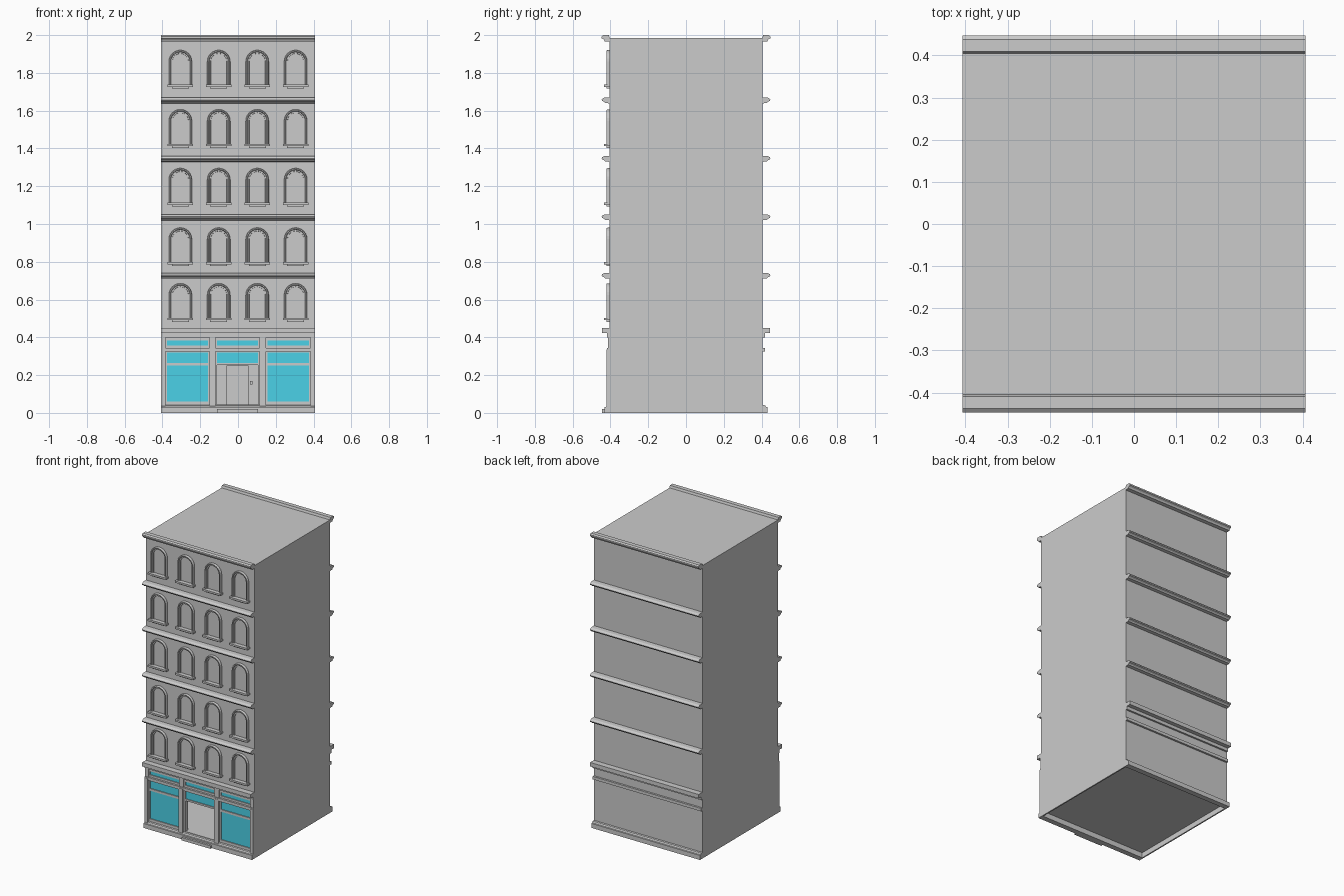
import bpy, bmesh, math

cube = bpy.data.objects.get("Cube")
if cube:
    bpy.data.objects.remove(cube)


def material(name, rgb):
    m = bpy.data.materials.new(name)
    m.use_nodes = True
    m.diffuse_color = (*rgb, 1)
    m.node_tree.nodes["Principled BSDF"].inputs["Base Color"].default_value = (*rgb, 1)
    return m


stone = material("grey stone", (0.6, 0.6, 0.6))
glass = material("turquoise glass", (0.07, 0.64, 0.8))
HALF, WALL = 0.407, 0.406
FLOORS = [0.479, 0.774, 1.089, 1.4, 1.714]
COLUMNS = [-0.305, -0.102, 0.102, 0.305]


def finish(name, bm, mat=stone):
    bmesh.ops.recalc_face_normals(bm, faces=bm.faces)
    mesh = bpy.data.meshes.new(name)
    bm.to_mesh(mesh)
    bm.free()
    ob = bpy.data.objects.new(name, mesh)
    bpy.context.collection.objects.link(ob)
    mesh.materials.append(mat)
    return ob


def boxes(name, items, mat=stone):
    bm = bmesh.new()
    for x0, x1, y0, y1, z0, z1 in items:
        for v in bmesh.ops.create_cube(bm, size=1)["verts"]:
            v.co.x = x1 if v.co.x > 0 else x0
            v.co.y = y1 if v.co.y > 0 else y0
            v.co.z = z1 if v.co.z > 0 else z0
    return finish(name, bm, mat)


def carve(target, name, items):
    """Cut a set of separate boxes out of the target."""
    cutter = boxes(name, items)
    mod = target.modifiers.new(name, "BOOLEAN")
    mod.object, mod.solver = cutter, "EXACT"
    cutter.hide_render = True
    cutter.hide_set(True)


def moulding(name, profile, z):
    """Sweep an outward/up profile along the front and the back."""
    bm = bmesh.new()
    for s in (-1, 1):
        face = bm.faces.new([bm.verts.new((-HALF, s * (WALL + o), z + h)) for o, h in profile])
        for v in bmesh.ops.extrude_face_region(bm, geom=[face])["geom"]:
            if isinstance(v, bmesh.types.BMVert):
                v.co.x = HALF
    return finish(name, bm)


def arch(x, z, half):
    """Outline of a round-headed opening, from lower left to lower right."""
    pts = [(x - half, z + 0.022)]
    for i in range(13):
        a = math.pi * (1 - i / 12)
        pts.append((x + half * math.cos(a), z + 0.146 + half * math.sin(a)))
    return pts + [(x + half, z + 0.022)]


def add_arch_ring(bm, x, z, section):
    """Carry a closed (half width, y) section round the arch."""
    rows = [[bm.verts.new((px, y, pz)) for px, pz in arch(x, z, half)] for half, y in section]
    n = len(rows[0])
    for a, b in zip(rows, rows[1:] + rows[:1]):
        for i in range(n - 1):
            bm.faces.new((a[i], a[i + 1], b[i + 1], b[i]))
    for i in (0, n - 1):
        bm.faces.new([row[i] for row in rows])


# Shopfront glazing: x range of each bay, then the panes in it
BAYS = [(-0.375, -0.158), (-0.11, 0.105), (0.155, 0.375)]
panes = []
for i, (a, b) in enumerate(BAYS):
    panes += [(a, b, 0.358, 0.382), (a, b, 0.265, 0.32)]
    if i != 1:
        panes.append((a, b, 0.06, 0.25))

# Main block, hollow on the ground floor, with an open doorway and recessed underside
body = boxes("building_body", [(-HALF, HALF, -WALL, WALL, 0, 1.985)])
carve(body, "hollow_cutter", [(-0.395, 0.395, -0.38, 0.394, 0.045, 0.4),
                              (-0.398, 0.398, -0.396, 0.396, -0.1, 0.035)])
carve(body, "opening_cutter",
      [(a, b, -0.5, -WALL + 0.01, c, d) for a, b, c, d in panes]
      + [(-0.11, 0.105, -0.5, -0.36, 0.045, 0.253)])
boxes("shop_glass", [(a, b, -WALL + 0.006, -WALL + 0.012, c, d) for a, b, c, d in panes], glass)

# Round-headed window trim with a raised rounded outer band, and sills
bm = bmesh.new()
for z in FLOORS:
    for x in COLUMNS:
        add_arch_ring(bm, x, z, [(0.061, -WALL + 0.002), (0.061, -WALL - 0.009),
                                 (0.058, -WALL - 0.015), (0.053, -WALL - 0.015),
                                 (0.05, -WALL - 0.007), (0.043, -WALL - 0.007),
                                 (0.042, -WALL + 0.002)])
finish("window_frames", bm)
sills = []
for z in FLOORS:
    for x in COLUMNS:
        sills += [(x - 0.068, x + 0.068, -0.434, -0.40, z + 0.012, z + 0.024),
                  (x - 0.045, x + 0.045, -0.422, -0.40, z + 0.003, z + 0.012)]
boxes("window_sills", sills)

# Horizontal mouldings on front and back
string = [(-0.002, 0.015), (0.028, 0.013), (0.037, 0.008), (0.041, 0.002), (0.038, -0.004),
          (0.027, -0.009), (0.023, -0.015), (-0.002, -0.017)]
for i in range(4):
    moulding(f"string_course_{i + 1}", string, 0.727 + 0.3095 * i)
moulding("roof_cornice", [(0.003, 0.035), (0.032, 0.035), (0.041, 0.028), (0.041, 0.018),
                          (0.03, 0.012), (0.025, 0.002), (-0.002, 0), (-0.002, 0.02)], 1.965)
moulding("shop_cornice", [(-0.002, 0.027), (0.04, 0.027), (0.04, 0), (0.012, 0),
                          (0.012, -0.022), (-0.002, -0.022)], 0.422)
moulding("transom_band", [(-0.002, 0.02), (0.013, 0.02), (0.013, 0), (-0.002, 0)], 0.324)
moulding("base_plinth", [(-0.002, 0.042), (0.012, 0.04), (0.018, 0.032), (0.026, 0.03),
                         (0.026, 0), (-0.002, 0)], 0)

# Shopfront pilasters: main shaft, shallow upper part
pilasters = []
for a, b in ((-HALF, -0.383), (-0.15, -0.12), (0.115, 0.147), (0.383, HALF)):
    pilasters += [(a, b, -0.421, -0.40, 0.03, 0.335), (a, b, -0.414, -0.40, 0.335, 0.401)]
boxes("shop_pilasters", pilasters)

# Inner door with handle on the far wall, and the entrance step
boxes("inner_door", [(-0.06, 0.055, 0.386, 0.395, 0.045, 0.25)])
boxes("door_handle", [(0.064, 0.076, 0.386, 0.395, 0.15, 0.17)])
boxes("entrance_step", [(-0.11, 0.105, -0.446, -0.40, 0, 0.02)])
